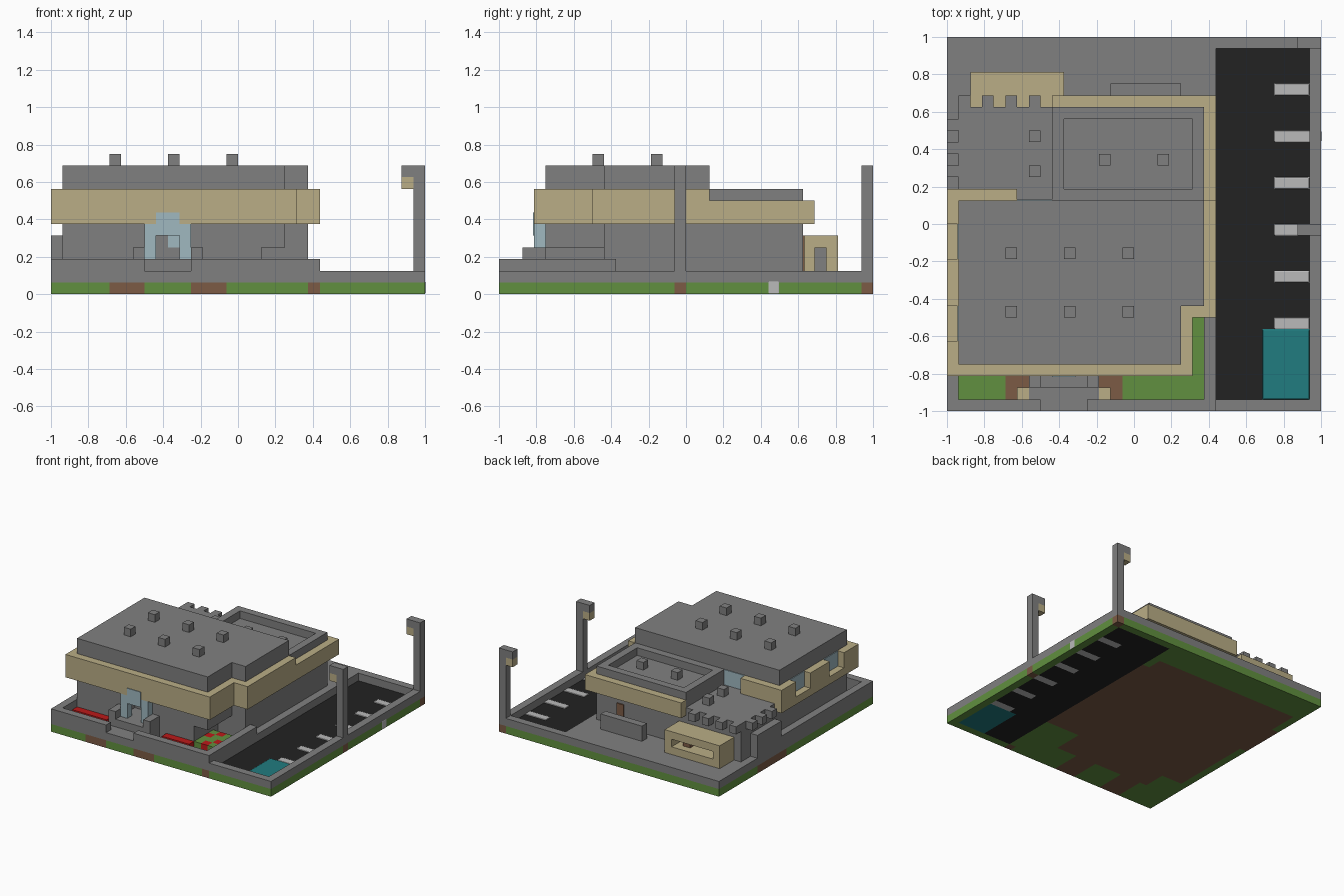
import bpy
import bmesh
from mathutils import Matrix, Vector

UNIT = 1 / 16  # size of one building block

cube = bpy.data.objects.get("Cube")
if cube:
    bpy.data.objects.remove(cube, do_unlink=True)


def make_material(name, red, green, blue):
    material = bpy.data.materials.new(name)
    material.diffuse_color = (red, green, blue, 1)
    material.use_nodes = True
    shader = material.node_tree.nodes["Principled BSDF"]
    shader.inputs["Base Color"].default_value = (red, green, blue, 1)
    shader.inputs["Roughness"].default_value = 0.9
    return material


STONE = make_material("grey stone", .216, .216, .216)
CREAM = make_material("cream cladding", .49, .42, .24)
GRASS = make_material("grass green", .12, .28, .05)
DIRT = make_material("earth brown", .2, .105, .06)
ASPHALT = make_material("black asphalt", .016, .016, .016)
PAINT = make_material("pale road paint", .49, .49, .49)
TEAL = make_material("teal bay paint", .015, .2, .215)
GLASS = make_material("pale blue glass", .35, .48, .53)
RED = make_material("red flowers", .5, .01, .01)


def link_mesh(name, bm, materials):
    bmesh.ops.recalc_face_normals(bm, faces=bm.faces)
    mesh = bpy.data.meshes.new(name)
    bm.to_mesh(mesh)
    bm.free()
    for material in materials:
        mesh.materials.append(material)
    obj = bpy.data.objects.new(name, mesh)
    bpy.context.scene.collection.objects.link(obj)
    return obj


def part(name, material, *boxes):
    """One object from boxes given as x, y and z ranges in block units."""
    bm = bmesh.new()
    for xs, ys, zs in boxes:
        low, high = Vector((xs[0], ys[0], zs[0])), Vector((xs[1], ys[1], zs[1]))
        size = (high - low) * UNIT
        place = Matrix.Translation((low + high) / 2 * UNIT) @ Matrix.Diagonal((*size, 1))
        bmesh.ops.create_cube(bm, size=1, matrix=place)
    return link_mesh(name, bm, [material])


# Ground slab, coloured by rectangles, later ones on top
line_rows = range(-9, 12, 4)
ground_areas = [
    ((-15, 6), (-12, 12), DIRT), ((6, 7), (-8, 10), DIRT),
    ((-11, -8), (-16, -12), DIRT), ((-4, -1), (-16, -12), DIRT),
    ((6, 7), (-16, -15), DIRT), ((-16, -15), (2, 8), DIRT),
    ((2, 6), (-12, -8), GRASS), ((-15, -12), (-12, -9), GRASS),
    ((7, 15), (-15, 15), ASPHALT), ((11, 15), (-15, -9), TEAL),
    ((15, 16), (15, 16), DIRT), ((15, 16), (-1, 0), DIRT),
]
ground_areas += [((12, 15), (row, row + 1), PAINT) for row in line_rows]
ground_materials = [GRASS, DIRT, ASPHALT, TEAL, PAINT]
bm = bmesh.new()
bmesh.ops.create_grid(bm, x_segments=32, y_segments=32, size=1)
raised = bmesh.ops.extrude_face_region(bm, geom=bm.faces[:], use_keep_orig=True)
top_verts = [v for v in raised["geom"] if isinstance(v, bmesh.types.BMVert)]
bmesh.ops.translate(bm, verts=top_verts, vec=(0, 0, UNIT))
for face in bm.faces:
    centre = face.calc_center_median() / UNIT
    x, y = (max(-15.5, min(15.5, c)) for c in centre.xy)
    for xs, ys, material in ground_areas:
        if xs[0] < x < xs[1] and ys[0] < y < ys[1]:
            face.material_index = ground_materials.index(material)
link_mesh("ground_slab", bm, ground_materials)


# Painted parking lines with softened corners
def soften(obj):
    bevel = obj.modifiers.new("soft corners", "BEVEL")
    bevel.width = 0.006
    bevel.segments = 2


for row in line_rows:
    end = 16.02 if row == 7 else 15
    soften(part("parking_line", PAINT, ((12, end), (row, row + 1), (0.02, 1.12))))
soften(part("teal_parking_bay", TEAL, ((11, 15), (-15, -9), (0.02, 1.08))))

# Paving, kerbs and low garden walls
part("yard_paving", STONE,
     ((-16, 7), (10, 16), (1, 2)), ((6, 7), (-6, 10), (1, 2)),
     ((-16, -15), (3, 10), (1, 2)))
part("parking_kerb", STONE,
     ((7, 15), (-16, -15), (1, 2)), ((15, 16), (-16, 16), (1, 2)),
     ((7, 15), (15, 16), (1, 2)))
part("garden_wall", STONE,
     ((-16, -8), (-16, -15), (1, 3)), ((-4, 7), (-16, -15), (1, 3)),
     ((-16, -15), (-15, 3), (1, 3)), ((6, 7), (-15, -6), (1, 3)))
part("entrance_path", STONE,
     ((-9, -3), (-15, -12), (1, 2)), ((-8, -4), (-16, -15), (1, 2)),
     ((-8, -4), (-14, -10), (2, 3)))
for x in (-9, -4):
    part("entrance_pier", STONE, ((x, x + 1), (-14, -12), (2, 4)))
for x in (-10, -3):
    part("path_light", CREAM, ((x, x + 1), (-15, -14), (1, 2)))

# Flower beds
part("front_flowers", RED, ((-15, -10), (-13, -12), (1, 2)), ((-2, 2), (-13, -12), (1, 2)))
shrubs, blooms = [], []
for x in range(2, 5):
    for y in range(-12, -8):
        (blooms if (x + 2 * y) % 3 == 0 else shrubs).append(((x, x + 1), (y, y + 1), (1, 2)))
part("corner_shrubs", GRASS, *shrubs)
part("corner_flowers", RED, *blooms)

# Main walls, with a hollow entrance and an undercut corner
part("main_walls", STONE,
     ((-15, -8), (-12, -7), (1, 6)), ((-4, 2), (-12, -7), (1, 6)),
     ((-8, -4), (-10, -7), (1, 6)), ((2, 4), (-12, -7), (4, 6)),
     ((-15, 6), (-7, 10), (1, 6)))
part("main_roof", STONE,
     ((-15, 4), (-12, 2), (6, 11)), ((4, 6), (-7, 2), (6, 11)))
for x in (-11, -6, -1):
    for y in (-8, -3):
        part("roof_vent", STONE, ((x, x + 1), (y, y + 1), (11, 12)))

# Rear roof with raised rim
part("rear_roof", STONE, ((-7, 6), (2, 10), (6, 8)))
part("rear_roof_rim", STONE,
     ((-7, 6), (2, 3), (8, 9)), ((-7, 6), (9, 10), (8, 9)),
     ((-7, -6), (3, 9), (8, 9)), ((5, 6), (3, 9), (8, 9)))
for x in (-3, 2):
    part("rear_vent", STONE, ((x, x + 1), (5, 6), (8, 9)))

# Terrace with battlements
part("terrace", STONE, ((-15, -7), (2, 10), (6, 7)))
for x in range(-15, -8, 2):
    part("rear_battlement", STONE, ((x, x + 1), (10, 11), (6, 7)))
for y in (4, 6, 8):
    part("side_battlement", STONE, ((-16, -15), (y, y + 1), (6, 7)))
for y in (4, 7):
    part("terrace_vent", STONE, ((-9, -8), (y, y + 1), (7, 8)))
part("side_buttress", STONE, ((-16, -15), (3, 8), (2, 5)))

# Cream fascia around the roofs
part("front_fascia", CREAM,
     ((-16, 5), (-13, -12), (6, 9)), ((4, 5), (-12, -7), (6, 9)),
     ((5, 7), (-8, -7), (6, 9)), ((6, 7), (-7, 2), (6, 9)))
part("rear_fascia", CREAM, ((6, 7), (2, 11), (6, 8)), ((-7, 6), (10, 11), (6, 8)))
part("side_fascia", CREAM,
     ((-16, -15), (-12, 2), (6, 7)), ((-16, -15), (-12, -10), (7, 9)),
     ((-16, -15), (-7, -3), (7, 9)), ((-16, -15), (0, 2), (7, 9)),
     ((-16, -10), (2, 3), (6, 9)))

# Windows and glass porch
for y in (-10, -3):
    part("side_window", GLASS, ((-15.1, -15), (y, y + 3), (7, 9)))
part("terrace_window", GLASS, ((-10, -7), (2, 2.1), (7, 9)))
part("glass_porch", GLASS,
     ((-8, -7), (-13, -12), (3, 6)), ((-5, -4), (-13, -12), (3, 6)),
     ((-7, -5), (-13, -12), (5, 6)), ((-7, -5), (-13.08, -13), (5, 7)))
part("door_window", GLASS, ((-6, -5), (-10.1, -10), (4, 5)))

# Rear kiosk, screen wall and door
part("kiosk_shell", CREAM,
     ((-14, -6), (10, 13), (2, 3)), ((-14, -6), (10, 13), (4, 5)),
     ((-14, -13), (10, 13), (3, 4)), ((-7, -6), (10, 13), (3, 4)),
     ((-13, -7), (10, 11), (3, 4)))
part("kiosk_stool", DIRT, ((-9, -8), (11, 12), (3, 4)))
part("rear_screen_wall", STONE, ((-2, 4), (11, 12), (2, 4)))
part("rear_door", DIRT, ((2, 3), (10, 10.15), (2, 5)))

# Lamp posts
for y in (-1, 15):
    part("lamp_post", STONE,
         ((15, 16), (y, y + 1), (1, 11)), ((14, 15), (y, y + 1), (10, 11)))
    part("lamp_head", CREAM, ((14, 15), (y, y + 1), (9, 10)))
